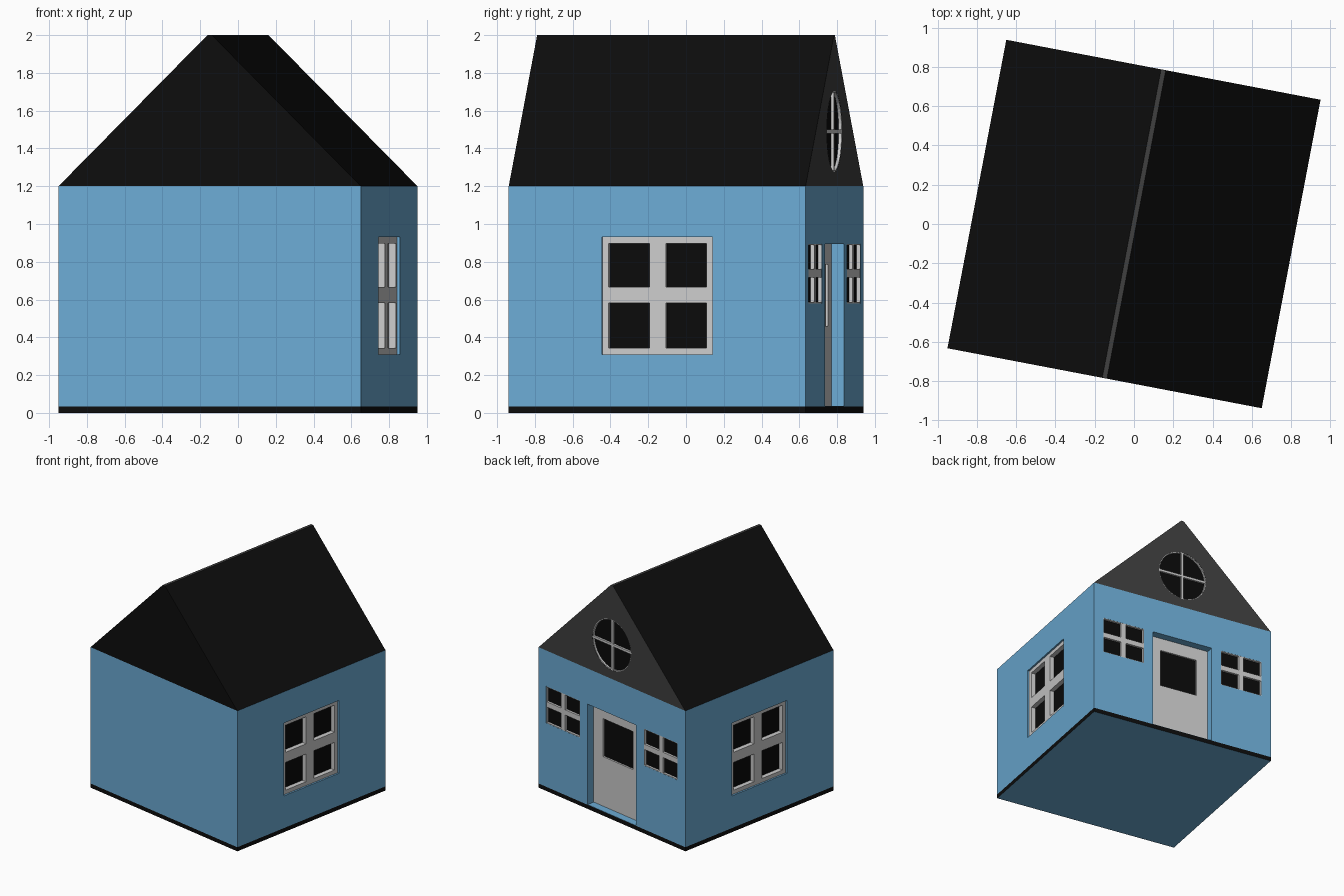
import bpy, bmesh, math
from mathutils import Matrix, Vector

if "Cube" in bpy.data.objects:
    bpy.data.objects.remove(bpy.data.objects["Cube"])

HX, HY = 0.815, 0.80          # half width and half depth of the house
BASE, EAVE, TOP = 0.035, 1.20, 2.0


def material(name, r, g, b):
    m = bpy.data.materials.new(name)
    m.diffuse_color = (r, g, b, 1)
    m.use_nodes = True
    m.node_tree.nodes["Principled BSDF"].inputs["Base Color"].default_value = m.diffuse_color
    return m


BLUE = material("blue_wall", 0.15, 0.41, 0.66)
BLACK = material("black", 0.004, 0.004, 0.004)
GLASS = material("dark_glass", 0.003, 0.003, 0.003)
DARK = material("dark_grey", 0.05, 0.05, 0.05)


def make(name, bm, *mats):
    bmesh.ops.recalc_face_normals(bm, faces=bm.faces)
    me = bpy.data.meshes.new(name)
    bm.to_mesh(me)
    bm.free()
    for m in mats:
        me.materials.append(m)
    ob = bpy.data.objects.new(name, me)
    bpy.context.collection.objects.link(ob)
    return ob


# Wall frames: local x runs along the wall, y points outward, z is up
def wall(angle, dist):
    return Matrix.Rotation(angle, 4, 'Z') @ Matrix.Translation((0, dist, 0))


BACK = wall(0, HY)
RIGHT = wall(-math.pi / 2, HX)
LEFT = wall(math.pi / 2, HX)


def add_box(bm, mat, u0, u1, z0, z1, d0, d1):
    """Box on a wall, from depth d0 to d1 below the wall surface."""
    c = Vector(((u0 + u1) / 2, -(d0 + d1) / 2, (z0 + z1) / 2))
    s = Matrix.Diagonal((u1 - u0, d1 - d0, z1 - z0, 1))
    bmesh.ops.create_cube(bm, size=1, matrix=mat @ Matrix.Translation(c) @ s)


def box(name, *args, mats=()):
    bm = bmesh.new()
    add_box(bm, *args)
    return make(name, bm, *mats)


def disc(name, radius, d0, d1, z, mats=()):
    bm = bmesh.new()
    m = BACK @ Matrix.Translation((0, -(d0 + d1) / 2, z)) @ Matrix.Rotation(math.pi / 2, 4, 'X')
    bmesh.ops.create_cone(bm, cap_ends=True, segments=32, radius1=radius,
                          radius2=radius, depth=d1 - d0, matrix=m)
    return make(name, bm, *mats)


def carve(target, cutter):
    cutter.hide_render = True
    mod = target.modifiers.new("carve", 'BOOLEAN')
    mod.operation = 'DIFFERENCE'
    mod.solver = 'EXACT'
    mod.object = cutter
    bpy.context.view_layer.objects.active = target
    bpy.ops.object.modifier_apply(modifier=mod.name)
    bpy.data.objects.remove(cutter)


# Walls with a black band around the foot
bm = bmesh.new()
add_box(bm, Matrix(), -HX, HX, 0, EAVE, -HY, HY)
bmesh.ops.bisect_plane(bm, geom=bm.verts[:] + bm.edges[:] + bm.faces[:],
                       plane_co=(0, 0, BASE), plane_no=(0, 0, 1))
for f in bm.faces:
    f.material_index = int(0.001 < f.calc_center_median().z < BASE)
walls = make("walls", bm, BLUE, BLACK)

# Roof: flat-ridged prism, back gable and ridge in dark grey
bm = bmesh.new()
ends = [[bm.verts.new((x, y, z)) for x, z in
         ((-HX, EAVE), (HX, EAVE), (0.012, TOP), (-0.012, TOP))] for y in (-HY, HY)]
bm.faces.new(ends[0])
bm.faces.new(ends[1]).material_index = 1
for i in range(4):
    j = (i + 1) % 4
    f = bm.faces.new((ends[0][i], ends[0][j], ends[1][j], ends[1][i]))
    f.material_index = int(i == 2)
roof = make("roof", bm, BLACK, DARK)


# Four-pane window set in a recess
def window(name, mat, u0, u1, z0, z1, d0, d1, edge, bar):
    carve(walls, box(name + "_cutter", mat, u0, u1, z0, z1, -0.1, d1))
    bm = bmesh.new()
    uc, zc, h = (u0 + u1) / 2, (z0 + z1) / 2 + 0.003, bar / 2
    for a, b in ((u0, u0 + edge), (uc - h, uc + h), (u1 - edge, u1)):
        add_box(bm, mat, a, b, z0, z1, d0, d1)
    for a, b in ((z0, z0 + edge), (zc - h, zc + h), (z1 - edge, z1)):
        add_box(bm, mat, u0, u1, a, b, d0, d1)
    make(name + "_frame", bm)
    box(name + "_glass", mat, u0, u1, z0, z1, d1 - 0.006, d1, mats=[GLASS])


for side, mat in (("right", RIGHT), ("left", LEFT)):
    window(side + "_window", mat, -0.298, 0.298, 0.31, 0.932, 0.015, 0.06, 0.034, 0.087)
for side, u0 in (("right", 0.355), ("left", -0.73)):
    window("back_" + side + "_window", BACK, u0, u0 + 0.375, 0.58, 0.895,
           0.001, 0.026, 0.006, 0.045)

# Recessed door with a glass panel
carve(walls, box("door_cutter", BACK, -0.27, 0.27, BASE + 0.002, 0.895, -0.1, 0.09))
door = box("door", BACK, -0.27, 0.27, BASE + 0.002, 0.895, 0.066, 0.09)
carve(door, box("panel_cutter", BACK, -0.167, 0.167, 0.46, 0.785, 0, 0.083))
box("door_glass", BACK, -0.167, 0.167, 0.46, 0.785, 0.081, 0.085, mats=[GLASS])

# Round attic window: recess, glass, rim and cross bars
ZC, R = 1.49, 0.215
carve(roof, disc("attic_cutter", R, -0.1, 0.022, ZC))
disc("attic_glass", R, 0.017, 0.022, ZC, [GLASS])
rim = disc("attic_rim", R, 0.001, 0.02, ZC)
carve(rim, disc("rim_cutter", R - 0.006, -0.1, 0.1, ZC))
bm = bmesh.new()
add_box(bm, BACK, -R, R, ZC - 0.01, ZC + 0.01, 0.001, 0.02)
add_box(bm, BACK, -0.01, 0.01, ZC - R, ZC + R, 0.001, 0.02)
make("attic_bars", bm)

# Turn the whole house slightly about the vertical axis
for ob in bpy.context.collection.objects:
    ob.data.transform(Matrix.Rotation(math.radians(-10.8), 4, 'Z'))
